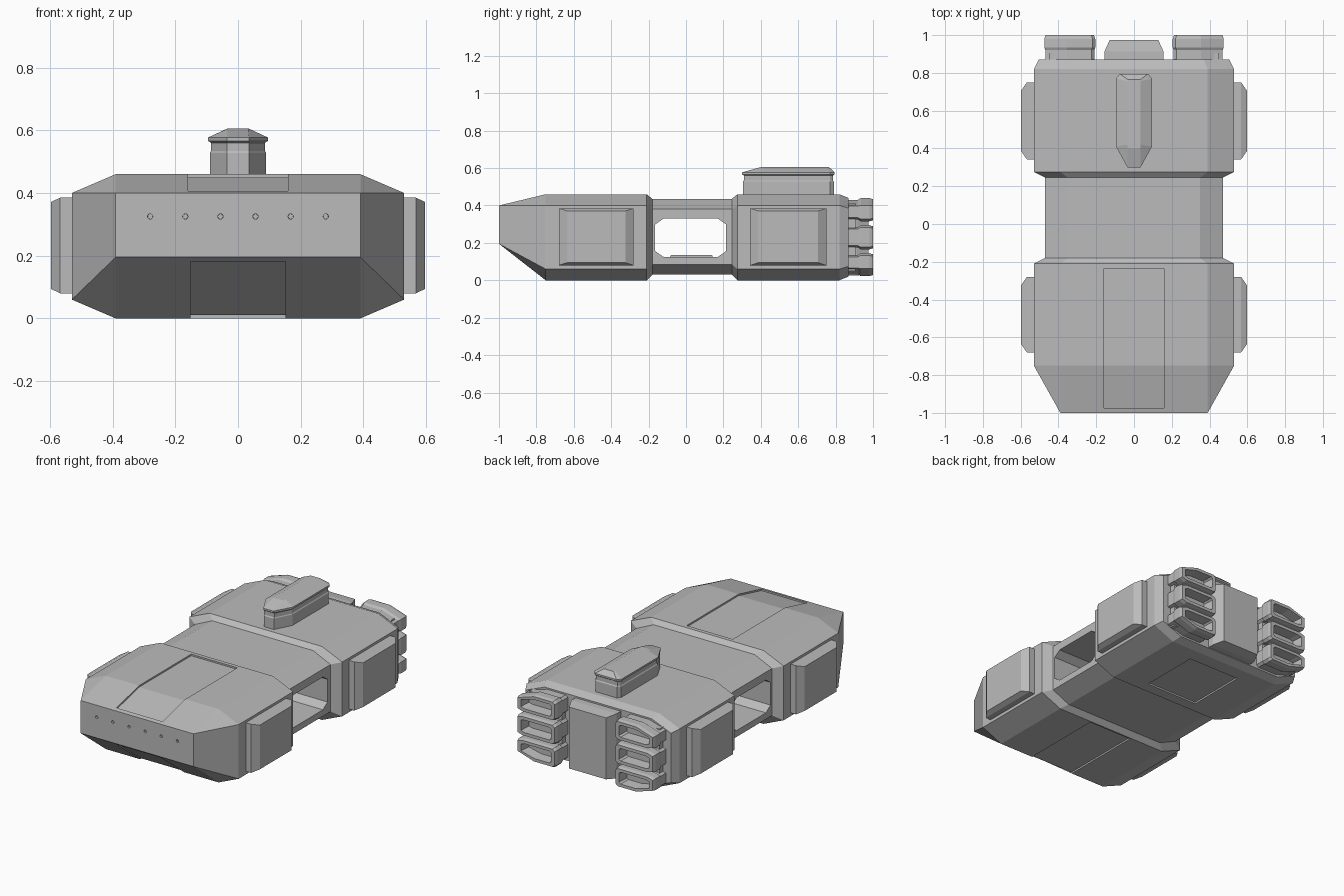
import bpy, bmesh, math

cube = bpy.data.objects.get("Cube")
if cube:
    bpy.data.objects.remove(cube, do_unlink=True)

grey = bpy.data.materials.new("plain_grey")
grey.use_nodes = True
GREY = (0.5, 0.5, 0.5, 1)
grey.diffuse_color = GREY
grey.node_tree.nodes["Principled BSDF"].inputs["Base Color"].default_value = GREY


def loft(name, rings):
    """Skin a list of equal-length point rings and cap both ends."""
    bm = bmesh.new()
    loops = [[bm.verts.new(p) for p in ring] for ring in rings]
    n = len(loops[0])
    for a, b in zip(loops, loops[1:]):
        for i in range(n):
            j = (i + 1) % n
            bm.faces.new((a[i], a[j], b[j], b[i]))
    bm.faces.new(loops[0])
    bm.faces.new(loops[-1])
    bmesh.ops.remove_doubles(bm, verts=bm.verts, dist=1e-5)
    bmesh.ops.recalc_face_normals(bm, faces=bm.faces)
    mesh = bpy.data.meshes.new(name)
    bm.to_mesh(mesh)
    bm.free()
    mesh.materials.append(grey)
    obj = bpy.data.objects.new(name, mesh)
    bpy.context.collection.objects.link(obj)
    return obj


def prism_x(name, profile, x0, x1):
    return loft(name, [[(x, y, z) for y, z in profile] for x in (x0, x1)])


def cut(target, cutter):
    cutter.hide_render = True
    mod = target.modifiers.new("cut", 'BOOLEAN')
    mod.operation, mod.solver, mod.object = 'DIFFERENCE', 'EXACT', cutter
    bpy.context.view_layer.objects.active = target
    bpy.ops.object.modifier_apply(modifier=mod.name)
    bpy.data.objects.remove(cutter, do_unlink=True)


def hull_ring(y, flat, wide, z0, z1, z2, z3):
    """Octagonal section: flat top and bottom, chamfered corners."""
    right = [(flat, z0), (wide, z1), (wide, z2), (flat, z3)]
    left = [(-x, z) for x, z in reversed(right)]
    return [(x, y, z) for x, z in right + left]


# Hull: nose block, narrow waist and rear block in one skin
block = (0.39, 0.53, 0, 0.06, 0.40, 0.46)
waist = (0.35, 0.47, 0.03, 0.085, 0.38, 0.435)
hull = loft("hull", [
    hull_ring(-1, 0.39, 0.39, 0.195, 0.195, 0.40, 0.40),
    hull_ring(-0.75, *block),
    hull_ring(-0.21, *block),
    hull_ring(-0.18, *waist),
    hull_ring(0.245, *waist),
    hull_ring(0.275, *block),
    hull_ring(0.82, *block),
    hull_ring(0.87, 0.37, 0.505, 0.02, 0.075, 0.385, 0.44),
])

# Opening through the waist
y0, y1, z0, z1, c = -0.165, 0.215, 0.125, 0.33, 0.045
cut(hull, prism_x("opening_cutter", [
    (y0 + c, z0), (y1 - c, z0), (y1, z0 + c * 0.7), (y1, z1 - c * 0.7),
    (y1 - c, z1), (y0 + c, z1), (y0, z1 - c * 0.7), (y0, z0 + c * 0.7)], -0.7, 0.7))
prism_x("floor_plate", [(-0.09, 0.12), (0.145, 0.12), (0.14, 0.134), (-0.08, 0.134)],
        -0.2, 0.2)

# Recessed hatches: roof, front belly, rear belly
cut(hull, prism_x("roof_hatch_cutter", [
    (-0.235, 0.45), (-0.75, 0.45), (-0.975, 0.396), (-0.975, 0.6), (-0.235, 0.6)],
    -0.16, 0.16))
cut(hull, prism_x("belly_hatch_cutter", [
    (-0.22, 0.01), (-0.754, 0.01), (-0.982, 0.19), (-0.982, -0.1), (-0.22, -0.1)],
    -0.152, 0.152))
cut(hull, prism_x("rear_hatch_cutter", [
    (0.345, 0.01), (0.73, 0.01), (0.73, -0.1), (0.345, -0.1)], -0.18, 0.18))

# Row of small round sockets on the nose
for i in range(6):
    cx = -0.28 + 0.112 * i
    cut(hull, loft("socket_cutter", [
        [(cx + r * math.cos(k * math.pi / 6), y, 0.325 + r * math.sin(k * math.pi / 6))
         for k in range(12)] for y, r in ((-1.02, 0.01), (-0.99, 0.008))]))


# Side pods
def rect_yz(x, ya, yb, za, zb):
    return [(x, ya, za), (x, yb, za), (x, yb, zb), (x, ya, zb)]


for s, side in ((1, "left"), (-1, "right")):
    for where, ya, yb in (("front", -0.68, -0.28), ("rear", 0.342, 0.75)):
        loft(f"{where}_{side}_pod", [
            rect_yz(s * 0.50, ya, yb, 0.08, 0.385),
            rect_yz(s * 0.567, ya, yb, 0.08, 0.385),
            rect_yz(s * 0.597, ya + 0.043, yb - 0.043, 0.094, 0.371)])


# Roof turret with a groove below its cap
def turret_ring(z, inset=0):
    half = [(0.035, 0.30 + inset), (0.095 - inset, 0.41),
            (0.095 - inset, 0.77), (0.075, 0.795 - inset)]
    return [(x, y, z) for x, y in half + [(-x, y) for x, y in reversed(half)]]


roof = [(0.033, 0.40), (0.035, 0.42), (0.035, 0.755), (0.033, 0.765)]
loft("roof_turret", [
    turret_ring(0.44, 0.005), turret_ring(0.528, 0.005), turret_ring(0.534, 0.009),
    turret_ring(0.56, 0.009), turret_ring(0.566), turret_ring(0.577),
    [(x, y, 0.605) for x, y in roof + [(-x, y) for x, y in reversed(roof)]]])


# Rear centre box
def rect_xz(y, xa, xb, za, zb):
    return [(xa, y, za), (xb, y, za), (xb, y, zb), (xa, y, zb)]


loft("rear_centre_box", [
    rect_xz(0.85, -0.157, 0.157, 0.025, 0.43),
    rect_xz(0.912, -0.157, 0.157, 0.025, 0.43),
    rect_xz(0.975, -0.128, 0.128, 0.035, 0.42)])


# Exhaust banks: three hollow nozzles on a backing column each side
def nozzle(name, s, za, zb, low_cut, high_cut):
    xa, xb = 0.205, 0.475
    outline = [(xa + 0.015, za), (xb - 3 * low_cut, za), (xb, za + low_cut),
               (xb, zb - high_cut), (xb - 3 * high_cut, zb), (xa + 0.015, zb),
               (xa, zb - 0.015), (xa, za + 0.015)]
    cx, cz = (xa + xb) / 2, (za + zb) / 2

    def ring(y, sx, sz):
        return [(s * (cx + (x - cx) * sx), y, cz + (z - cz) * sz) for x, z in outline]

    loft(name, [ring(0.86, 0.96, 0.85), ring(0.92, 0.96, 0.85), ring(0.935, 1, 1),
                ring(0.98, 1, 1), ring(1.0, 0.95, 0.9),
                ring(1.0, 0.78, 0.6), ring(0.935, 0.7, 0.5)])


for s, side in ((1, "left"), (-1, "right")):
    loft(f"{side}_exhaust_column", [rect_xz(y, s * 0.225, s * 0.45, 0.05, 0.41)
                                    for y in (0.84, 0.905)])
    nozzle(f"{side}_upper_nozzle", s, 0.315, 0.44, 0.012, 0.04)
    nozzle(f"{side}_middle_nozzle", s, 0.165, 0.295, 0.012, 0.012)
    nozzle(f"{side}_lower_nozzle", s, 0.022, 0.145, 0.04, 0.012)
